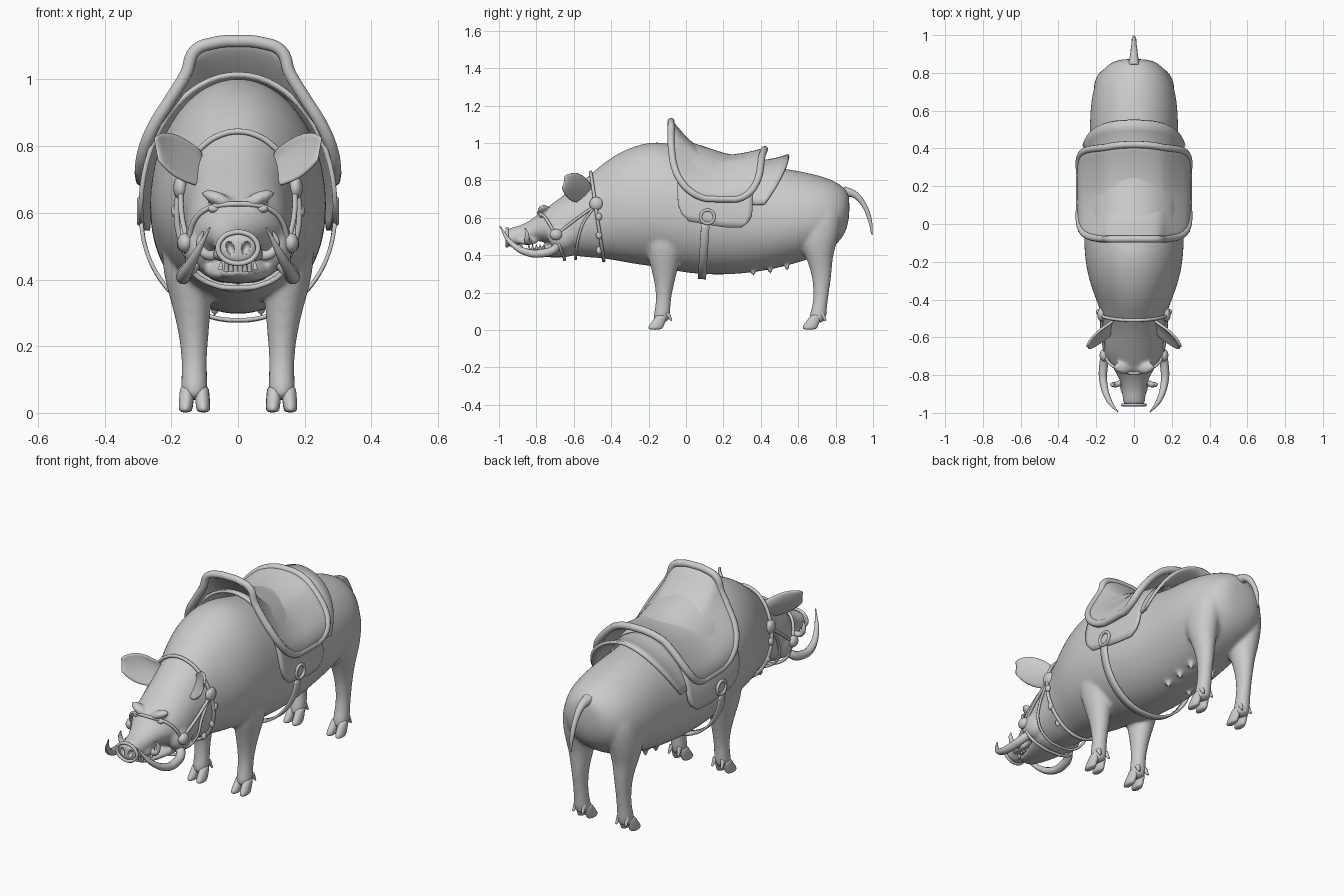
import bpy, math
from mathutils import Vector

if "Cube" in bpy.data.objects:
    bpy.data.objects.remove(bpy.data.objects["Cube"])

mat = bpy.data.materials.new("plain grey")
mat.diffuse_color = (0.6, 0.6, 0.6, 1)
mat.use_nodes = True
mat.node_tree.nodes["Principled BSDF"].inputs["Base Color"].default_value = mat.diffuse_color

# Torso and upper head stations: y, top z, bottom z, half width
BODY = [(.875, .72, .60, .07), (.85, .765, .50, .14), (.78, .81, .43, .20), (.68, .84, .38, .23),
        (.55, .868, .34, .24), (.4, .88, .305, .24), (.2, .92, .285, .262), (0, .985, .295, .272),
        (-.15, 1.022, .33, .27), (-.27, .995, .345, .252), (-.37, .95, .365, .218), (-.46, .885, .38, .18),
        (-.55, .80, .385, .165), (-.64, .735, .40, .16), (-.70, .69, .425, .147), (-.76, .645, .475, .115),
        (-.82, .595, .475, .078), (-.88, .56, .455, .062), (-.94, .548, .44, .062), (-.965, .535, .45, .056)]


def finish(ob):
    ob.data.materials.append(mat)
    return ob


def mesh(name, verts, faces):
    me = bpy.data.meshes.new(name)
    me.from_pydata(verts, [], faces)
    me.shade_smooth()
    ob = bpy.data.objects.new(name, me)
    bpy.context.collection.objects.link(ob)
    return finish(ob)


def loft(name, rings, sub=2):
    n, k = len(rings[0]), len(rings)
    faces = [(i*n + j, i*n + (j+1) % n, (i+1)*n + (j+1) % n, (i+1)*n + j)
             for i in range(k-1) for j in range(n)]
    faces += [tuple(reversed(range(n))), tuple(range((k-1)*n, k*n))]
    ob = mesh(name, [v for r in rings for v in r], faces)
    if sub:
        ob.modifiers.new("smooth", 'SUBSURF').levels = sub
        apply(ob)
    return ob


def apply(ob):
    bpy.ops.object.select_all(action='DESELECT')
    bpy.context.view_layer.objects.active = ob
    ob.select_set(True)
    for m in list(ob.modifiers):
        bpy.ops.object.modifier_apply(modifier=m.name)


def angles(n=16):
    return [2 * math.pi * j / n for j in range(n)]


def station(s, a, off=0):
    y, t, b, w = s
    c = b + .45 * (t - b)
    up = math.sin(a)
    return Vector(((w + off) * math.cos(a), y, c + up * ((t - c if up > 0 else c - b) + off)))


def skin(y, a, off):
    """Point on the torso at length y and angle a, lifted by off."""
    for p, q in zip(BODY, BODY[1:]):
        if q[0] <= y <= p[0]:
            f = (p[0] - y) / (p[0] - q[0])
            return station([u + f * (v - u) for u, v in zip(p, q)], a, off)


def upright(name, rows):
    """Loft of horizontal rings: z, x, y, rx, ry."""
    return loft(name, [[(x + rx*math.cos(a), y + ry*math.sin(a), z) for a in angles(12)]
                       for z, x, y, rx, ry in rows])


def tube(name, pts, r, cyclic=False):
    cu = bpy.data.curves.new(name, 'CURVE')
    cu.dimensions, cu.bevel_depth, cu.bevel_resolution = '3D', 1, 3
    cu.use_fill_caps, cu.resolution_u = True, 6
    sp = cu.splines.new('BEZIER')
    sp.bezier_points.add(len(pts) - 1)
    sp.use_cyclic_u = cyclic
    for i, (bp, p) in enumerate(zip(sp.bezier_points, pts)):
        bp.co, bp.radius = p, r[i] if isinstance(r, (list, tuple)) else r
        bp.handle_left_type = bp.handle_right_type = 'AUTO'
    ob = bpy.data.objects.new(name, cu)
    bpy.context.collection.objects.link(ob)
    return finish(ob)


def ball(name, loc, scale, rot=(0, 0, 0)):
    bpy.ops.mesh.primitive_uv_sphere_add(segments=20, ring_count=12, location=loc, rotation=rot)
    ob = bpy.context.object
    ob.name, ob.scale = name, scale
    bpy.ops.object.shade_smooth()
    return finish(ob)


def sheet(name, grid, thick):
    n = len(grid[0])
    faces = [(i*n + j, i*n + j + 1, (i+1)*n + j + 1, (i+1)*n + j)
             for i in range(len(grid)-1) for j in range(n-1)]
    ob = mesh(name, [v for r in grid for v in r], faces)
    m = ob.modifiers.new("thickness", 'SOLIDIFY')
    m.thickness, m.offset = thick, 0
    return ob


# Torso, head, lower jaw, legs: one blended skin
parts = [loft("boar_body", [[station(s, a) for a in angles()] for s in BODY])]
JAW = [(-.58, .50, .39, .13), (-.68, .48, .385, .11), (-.76, .445, .388, .08),
       (-.83, .435, .395, .06), (-.885, .437, .41, .045)]
parts.append(loft("jaw", [[station(s, a) for a in angles(12)] for s in JAW]))
for s in (1, -1):
    parts.append(upright("front_leg", [(.64, s*.15, -.12, .08, .13), (.44, s*.15, -.118, .085, .105),
        (.35, s*.142, -.115, .066, .08), (.25, s*.133, -.115, .048, .054), (.16, s*.131, -.12, .038, .039),
        (.09, s*.131, -.127, .042, .046), (.035, s*.131, -.135, .04, .045)]))
    parts.append(upright("hind_leg", [(.70, s*.13, .72, .08, .13), (.50, s*.135, .705, .088, .12),
        (.40, s*.133, .71, .066, .076), (.31, s*.13, .725, .046, .058), (.22, s*.13, .725, .037, .044),
        (.14, s*.13, .718, .037, .04), (.08, s*.13, .705, .042, .048), (.035, s*.13, .70, .04, .045)]))
    parts.append(ball("cheek", (s*.115, -.66, .50), (.05, .08, .075)))
    parts.append(ball("brow", (s*.065, -.765, .645), (.05, .028, .02), (0, s*-.35, s*.3)))
    parts.append(ball("lip", (s*.05, -.85, .475), (.027, .06, .022)))
for i in range(3):
    for s in (1, -1):
        parts.append(ball("teat", (s*.07, .36 + .09*i, .318 + .012*i), (.014, .014, .03)))
bpy.ops.object.select_all(action='DESELECT')
for p in parts:
    p.select_set(True)
bpy.context.view_layer.objects.active = parts[0]
bpy.ops.object.join()
body = bpy.context.object
bpy.ops.object.transform_apply()
rm = body.modifiers.new("blend", 'REMESH')
rm.mode, rm.voxel_size, rm.use_smooth_shade = 'VOXEL', .01, True
sm = body.modifiers.new("relax", 'SMOOTH')
sm.factor, sm.iterations = .5, 5
# Nostrils, cut into the snout
for s in (1, -1):
    cut = ball("nostril_cutter", (s*.024, -.97, .495), (.013, .03, .022), (0, s*.3, 0))
    cut.hide_render = True
    cut.hide_set(True)
    bo = body.modifiers.new("nostril", 'BOOLEAN')
    bo.object, bo.operation = cut, 'DIFFERENCE'
# Snout rim
tube("snout_rim", [(.06*math.cos(a), -.957, .495 + .047*math.sin(a)) for a in angles(10)], .008, True)

# Hooves, dewclaws, ears, eyes, tusks
for s in (1, -1):
    for name, fx, fy in (("front", .131, -.13), ("hind", .13, .695)):
        for t in (1, -1):
            x = s*fx + t*.023
            upright(name + "_hoof", [(.085, x, fy, .02, .028), (.05, x, fy - .012, .023, .036),
                                     (.022, x + t*.003, fy - .03, .022, .042),
                                     (.0, x + t*.004, fy - .036, .02, .04)])
            tube(name + "_dewclaw", [(x, fy + .03, .09), (x + t*.006, fy + .052, .05)], [.014, .005])
    ear = [(.095, -.535, .745, .045, .03), (.135, -.565, .765, .058, .03), (.18, -.60, .782, .064, .022),
           (.22, -.632, .795, .048, .014), (.247, -.66, .808, .018, .006)]
    grid = []
    for x, y, z, w, d in ear:
        grid.append([(s*(x + .3*w*u), y + .35*w*u + d*(1 - u*u), z + w*u*.95 - .015*(1 - u))
                     for u in [k/4 - 1 for k in range(9)]])
    sheet("ear", grid, .014).modifiers.new("smooth", 'SUBSURF').levels = 1
    ball("eye", (s*.073, -.772, .612), (.017, .014, .012))
    tube("lower_tusk", [(s*.10, -.69, .475), (s*.145, -.70, .435), (s*.163, -.77, .41), (s*.16, -.85, .415),
                        (s*.132, -.935, .465), (s*.085, -.995, .555)], [.02, .023, .023, .02, .014, .003])
    tube("upper_tusk", [(s*.05, -.83, .48), (s*.095, -.85, .475), (s*.115, -.85, .51), (s*.105, -.86, .545)],
         [.016, .015, .011, .003])
    for i in range(6):
        tube("side_tooth", [(s*.052, -.74 - .02*i, .43), (s*.05, -.74 - .02*i, .458)], [.008, .002])
for i in range(6):
    tube("front_tooth", [(-.035 + .014*i, -.872, .425), (-.035 + .014*i, -.882, .455)], [.008, .005])
tube("tail", [(0, .84, .74), (0, .90, .725), (0, .95, .67), (0, .98, .60), (0, .995, .51)],
     [.03, .02, .014, .012, .004])

# Bridle: neck loop, cheek straps, muzzle strap, round studs
loop = [skin(-.475 - .035*math.sin(a), a, .006) for a in angles(20)]
tube("neck_strap", loop, .009, True)
tube("muzzle_strap", [skin(-.72 - .07*math.sin(a), a, .007) for a in
                      [math.radians(d) for d in range(-10, 191, 20)]], .008)
for s in (1, -1):
    tube("cheek_strap", [(s*.172, -.48, .67), (s*.168, -.59, .59), (s*.15, -.695, .51)], .008)
    tube("chin_strap", [(s*.15, -.695, .51), (s*.14, -.67, .43), (s*.06, -.65, .38), (0, -.65, .375)], .008)
    tube("throat_strap", [(s*.172, -.48, .67), (s*.168, -.55, .57), (s*.155, -.58, .47), (s*.08, -.59, .395),
                          (0, -.59, .38)], .007)
    ball("upper_stud", (s*.172, -.48, .675), (.022, .036, .036))
    ball("lower_stud", (s*.158, -.695, .51), (.024, .034, .03))
    for d in (0, 25, 50):
        ball("neck_bead", s*Vector((1, 0, 0))*skin(-.47, -math.radians(d), .01).x
             + Vector((0, 1, 1))*skin(-.465, -math.radians(d), .01), (.012, .016, .02))

# Saddle blanket hugging the back, rounded at its lower corners
N, M = 32, 16
grid = []
for i in range(N + 1):
    u = 2*i/N - 1
    e = max(0, (abs(u) - .8) / .2)
    half = .2 - .06 * e**3
    grid.append([skin(.155 + half*(2*j/M - 1), math.pi/2 - u*math.radians(94), .02) for j in range(M + 1)])
sheet("blanket", grid, .014)

# Rear flap rising behind the seat
grid = []
for i in range(25):
    u = 2*i/24 - 1
    a = math.pi/2 - u*math.radians(72)
    y1 = .55 - .13*abs(u)**2.5
    grid.append([skin(.33 + (y1 - .33)*v, a, .015 + .05*v*v*(1 - .5*abs(u))) for v in (0, .25, .5, .75, 1)])
sheet("rear_flap", grid, .016)

# Saddle stations: x, front y, back y, front z, middle z, back z
SADDLE = [(0, -.08, .42, 1.115, .925, .965), (.07, -.08, .418, 1.11, .92, .96), (.13, -.08, .41, 1.085, .90, .94),
          (.155, -.08, .405, 1.02, .885, .925), (.20, -.075, .40, .945, .845, .885), (.25, -.06, .39, .865, .79, .825),
          (.278, -.03, .37, .80, .755, .775), (.29, .025, .335, .74, .72, .73), (.288, .10, .27, .705, .70, .70)]
full = [(-r[0],) + r[1:] for r in SADDLE[:0:-1]] + SADDLE
grid = []
for x, yf, yb, zf, zm, zb in full:
    row = []
    for j in range(13):
        v = j / 12
        z = zm + (zf - zm)*max(0, 1 - v/.55)**2 + (zb - zm)*max(0, (v - .5)/.5)**2
        row.append((x, yf + (yb - yf)*v, z))
    grid.append(row)
seat = sheet("saddle", grid, .022)
seat.modifiers.new("smooth", 'SUBSURF').levels = 2
# Padded rim around the saddle edge
edge = [r[0] for r in grid] + grid[-1][3:-1:3] + [r[-1] for r in reversed(grid)] + grid[0][-4:0:-3]
tube("saddle_rim", edge, .019, True)

# Girth: ring, hanging strap, belly strap
for s in (1, -1):
    c = Vector((s*.295, .115, .605))
    tube("girth_ring", [c + Vector((0, .036*math.cos(a), .036*math.sin(a))) for a in angles(8)], .008, True)
G = [math.radians(-d) for d in range(4, 177, 4)]
grid = [[skin(.105 + .02*math.sin(a) + k, a, .013 + .01*abs(math.cos(a))) for k in (-.022, 0, .022)] for a in G]
sheet("girth_strap", grid, .012)
